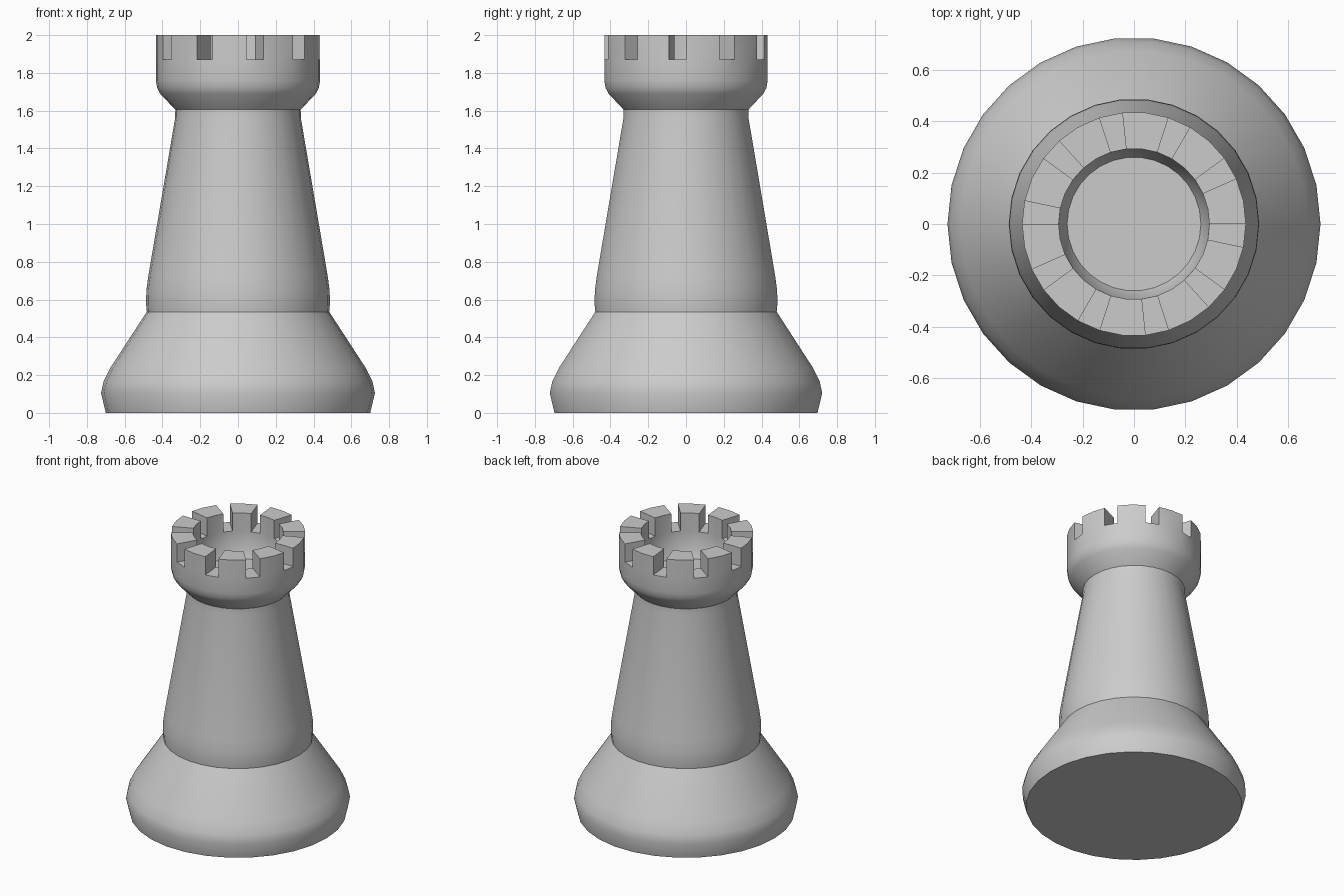
import bpy, bmesh
from math import sin, cos, radians

if "Cube" in bpy.data.objects:
    bpy.data.objects.remove(bpy.data.objects["Cube"])

SIDES = 30
STEP = 360 / SIDES


def lathe(bm, profile, cap_start=False, cap_end=False):
    """Revolve (radius, z) points; returns the faces as rows, one per profile span."""
    rings = [[bm.verts.new((r * cos(radians(i * STEP)), r * sin(radians(i * STEP)), z))
              for i in range(SIDES)] for r, z in profile]
    rows = []
    for a, b in zip(rings, rings[1:]):
        rows.append([bm.faces.new((a[i], a[(i + 1) % SIDES], b[(i + 1) % SIDES], b[i]))
                     for i in range(SIDES)])
    if cap_start:
        bm.faces.new(rings[0][::-1])
    if cap_end:
        bm.faces.new(rings[-1])
    return rows


def finish(bm, name):
    bm.normal_update()
    mesh = bpy.data.meshes.new(name)
    bm.to_mesh(mesh)
    bm.free()
    obj = bpy.data.objects.new(name, mesh)
    bpy.context.collection.objects.link(obj)
    bpy.ops.object.select_all(action='DESELECT')
    obj.select_set(True)
    bpy.context.view_layer.objects.active = obj
    bpy.ops.object.shade_smooth_by_angle(angle=radians(30))
    return obj


# Flared foot with a flat underside
bm = bmesh.new()
lathe(bm, [(0.70, 0), (0.725, 0.105), (0.712, 0.165), (0.675, 0.24), (0.483, 0.535)],
      cap_start=True)
finish(bm, "base")

# Tapered shaft
bm = bmesh.new()
lathe(bm, [(0.483, 0.535), (0.487, 0.58), (0.485, 0.65), (0.474, 0.73),
           (0.333, 1.56), (0.332, 1.605)])
finish(bm, "column")

# Crown: outer wall, rim at slot height, inner wall and recessed floor
bm = bmesh.new()
rows = lathe(bm, [(0.332, 1.605), (0.412, 1.69), (0.428, 1.72), (0.435, 1.76), (0.435, 1.87),
                  (0.293, 1.87), (0.29, 1.76), (0.26, 1.69)], cap_end=True)

# Battlements: two rim segments up, one left as a slot
merlons = [f for i, f in enumerate(rows[4]) if i % 3 != 2]
new = bmesh.ops.extrude_face_region(bm, geom=merlons)["geom"]
raised = [g for g in new if isinstance(g, bmesh.types.BMVert)]
bmesh.ops.translate(bm, verts=raised, vec=(0, 0, 0.13))
leftover = [f for f in merlons if f.is_valid]
if leftover:
    bmesh.ops.delete(bm, geom=leftover, context='FACES_ONLY')
finish(bm, "crown")
